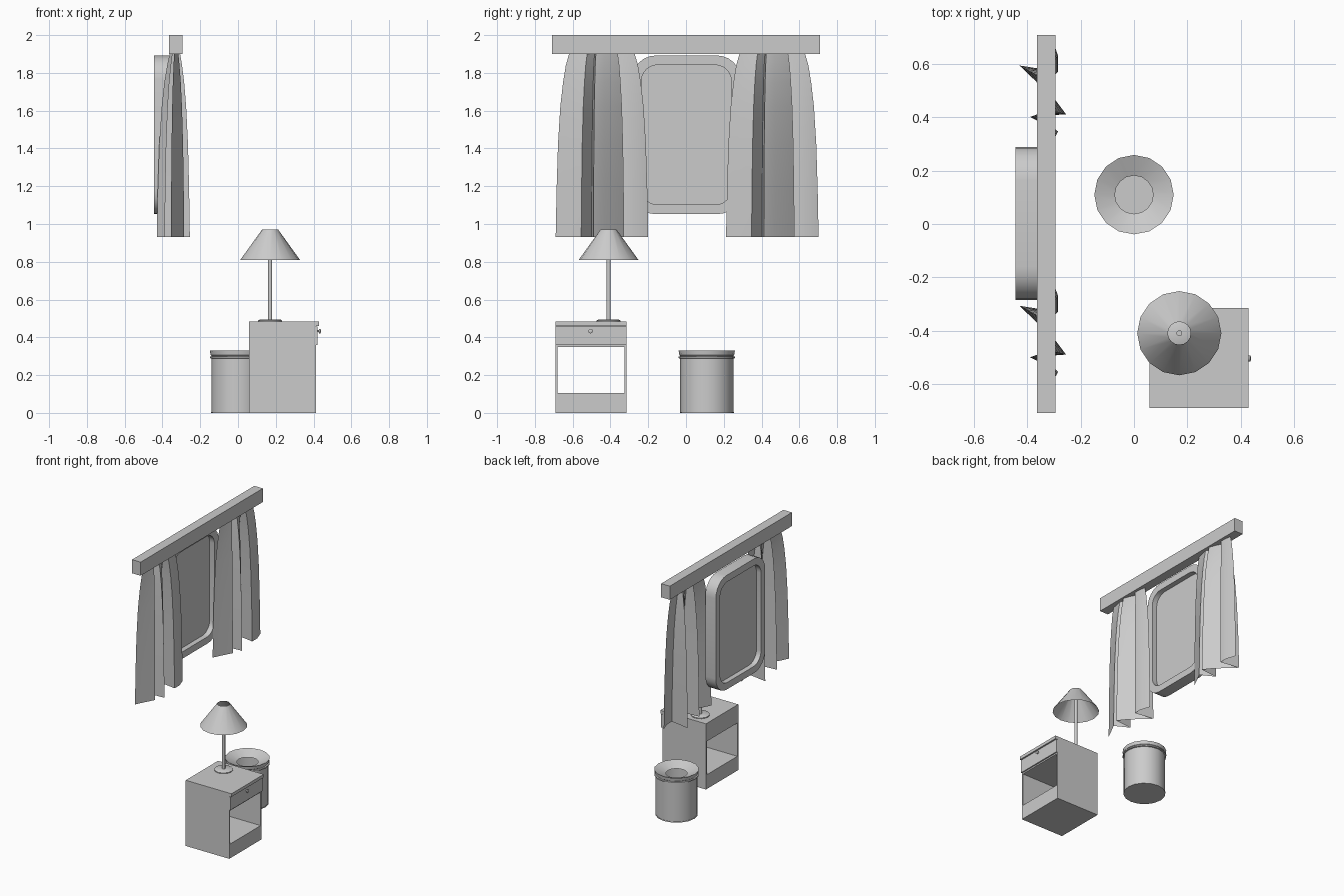
import bpy, bmesh, math
from math import sin, cos, pi

if "Cube" in bpy.data.objects:
    bpy.data.objects.remove(bpy.data.objects["Cube"])


def make(name, verts, faces, smooth=None, fix=True):
    me = bpy.data.meshes.new(name)
    me.from_pydata(verts, [], faces)
    if fix:
        bm = bmesh.new()
        bm.from_mesh(me)
        bmesh.ops.recalc_face_normals(bm, faces=bm.faces)
        bm.to_mesh(me)
        bm.free()
    ob = bpy.data.objects.new(name, me)
    bpy.context.collection.objects.link(ob)
    if smooth:
        bpy.ops.object.select_all(action='DESELECT')
        ob.select_set(True)
        bpy.context.view_layer.objects.active = ob
        bpy.ops.object.shade_smooth_by_angle(angle=math.radians(smooth))
    return ob


def box(name, x0, x1, y0, y1, z0, z1):
    v = [(x, y, z) for x in (x0, x1) for y in (y0, y1) for z in (z0, z1)]
    f = [(0, 1, 3, 2), (4, 6, 7, 5), (0, 4, 5, 1), (2, 3, 7, 6), (0, 2, 6, 4), (1, 5, 7, 3)]
    return make(name, v, f)


def bridge(rings, n, closed_path=False):
    pairs = [(i, i + 1) for i in range(rings - 1)]
    if closed_path:
        pairs.append((rings - 1, 0))
    return [(a * n + k, a * n + (k + 1) % n, b * n + (k + 1) % n, b * n + k)
            for a, b in pairs for k in range(n)]


def lathe(name, profile, cx, cy, n=16, cap_start=False, cap_end=False):
    v = [(cx + r * cos(2 * pi * k / n), cy + r * sin(2 * pi * k / n), z)
         for r, z in profile for k in range(n)]
    f = bridge(len(profile), n)
    if cap_start:
        f.append(tuple(range(n)))
    if cap_end:
        f.append(tuple(range((len(profile) - 1) * n, len(profile) * n)))
    return make(name, v, f, 40)


def rounded_rect(x, hy, hz, r, cy=0.002, cz=1.472, seg=6):
    pts = []
    for q, (sy, sz) in enumerate([(1, 1), (-1, 1), (-1, -1), (1, -1)]):
        for i in range(seg + 1):
            a = (q + i / seg) * pi / 2
            pts.append((x, cy + sy * (hy - r) + r * cos(a), cz + sz * (hz - r) + r * sin(a)))
    return pts


# Curtain rail
box("curtain_rail", -0.365, -0.295, -0.71, 0.71, 1.90, 2.0)

# Window frame and recessed pane
rings = [rounded_rect(-0.445, 0.287, 0.42, 0.125), rounded_rect(-0.36, 0.287, 0.42, 0.125),
         rounded_rect(-0.36, 0.238, 0.37, 0.085), rounded_rect(-0.445, 0.238, 0.37, 0.085)]
n = len(rings[0])
make("window_frame", sum(rings, []), bridge(4, n, True), 35)
pane = rounded_rect(-0.408, 0.239, 0.371, 0.085) + rounded_rect(-0.398, 0.239, 0.371, 0.085)
make("window_pane", pane, bridge(2, n) + [tuple(range(n)), tuple(range(n, 2 * n))], 35)

# Curtains: folded hem profile gathered towards the top
HEM = [(-0.355, -0.69), (-0.325, -0.63), (-0.285, -0.555), (-0.39, -0.50), (-0.255, -0.49),
       (-0.30, -0.43), (-0.43, -0.307), (-0.285, -0.33), (-0.285, -0.27), (-0.31, -0.20)]
LEVELS = [(1.90, 0.32, 0.71), (1.84, 0.45, 0.78), (1.75, 0.60, 0.84), (1.62, 0.74, 0.90),
          (1.42, 0.87, 0.95), (1.18, 0.95, 0.98), (0.93, 1.0, 1.0)]


def curtain(name, cy):
    m = len(HEM)
    v = [(-0.33 + (x + 0.33) * sx, cy + (y + 0.446) * sy, z)
         for z, sx, sy in LEVELS for x, y in HEM]
    f = [(a * m + k, (a + 1) * m + k, (a + 1) * m + k + 1, a * m + k + 1)
         for a in range(len(LEVELS) - 1) for k in range(m - 1)]
    make(name, v, f, 50, fix=False)


curtain("left_curtain", -0.446)
curtain("right_curtain", 0.456)

# Nightstand: open through from front to back
Y0, Y1 = -0.69, -0.315
box("nightstand_base", 0.058, 0.412, Y0, Y1, 0.0, 0.105)
for name, a, b in (("near_side", Y0, Y0 + 0.01), ("far_side", Y1 - 0.01, Y1)):
    box("nightstand_" + name, 0.058, 0.412, a, b, 0.105, 0.35)
box("nightstand_drawer_case", 0.058, 0.412, Y0, Y1, 0.35, 0.46)
box("drawer_front", 0.412, 0.422, Y0, Y1, 0.36, 0.457)
box("nightstand_top", 0.058, 0.43, Y0, Y1, 0.46, 0.483)

# Drawer knob
knob = lathe("drawer_knob", [(0.005, 0.0), (0.006, 0.006), (0.012, 0.009), (0.012, 0.015),
                             (0.007, 0.018)], 0, 0, 12, True, True)
knob.rotation_euler = (0, pi / 2, 0)
knob.location = (0.421, -0.505, 0.433)

# Table lamp
LX, LY = 0.17, -0.41
lathe("lamp_base", [(0.063, 0.483), (0.063, 0.489), (0.055, 0.494)], LX, LY, 16, True, True)
lathe("lamp_pole", [(0.011, 0.49), (0.011, 0.90)], LX, LY, 12, True, True)
lathe("lamp_shade", [(0.158, 0.81), (0.043, 0.97)], LX, LY, 16)

# Waste bin with a funnel rim
BX, BY = 0.0, 0.11
lathe("bin_body", [(0.141, 0.003), (0.141, 0.305)], BX, BY, 16, True)
lathe("bin_band", [(0.141, 0.288), (0.149, 0.290), (0.149, 0.298), (0.141, 0.300)], BX, BY, 16)
lathe("bin_rim", [(0.141, 0.303), (0.145, 0.306), (0.149, 0.33), (0.072, 0.298)], BX, BY, 16)
box_foot = lathe("bin_foot", [(0.143, 0.0), (0.143, 0.006)], BX, BY, 16, True, True)
